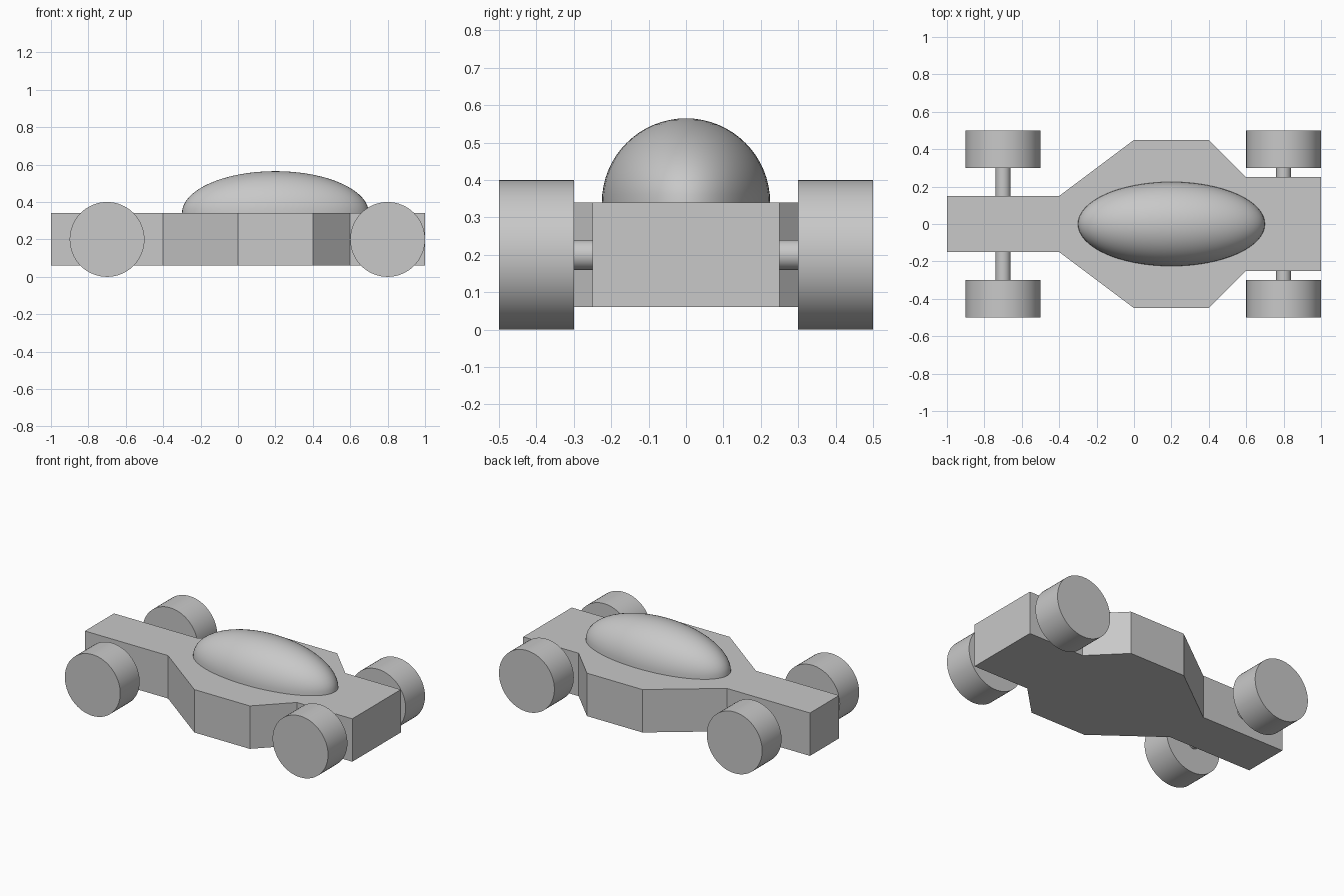
import bpy
import bmesh
import math
from mathutils import Matrix

cube = bpy.data.objects.get("Cube")
if cube:
    bpy.data.objects.remove(cube, do_unlink=True)

# Single flat grey for every part
grey = bpy.data.materials.new("plain_grey")
grey.use_nodes = True
colour = (0.58, 0.58, 0.58, 1)
grey.diffuse_color = colour
grey.node_tree.nodes["Principled BSDF"].inputs["Base Color"].default_value = colour


def finish(name, bm, smooth=False):
    bmesh.ops.recalc_face_normals(bm, faces=bm.faces)
    mesh = bpy.data.meshes.new(name)
    bm.to_mesh(mesh)
    bm.free()
    mesh.materials.append(grey)
    obj = bpy.data.objects.new(name, mesh)
    bpy.context.collection.objects.link(obj)
    if smooth:
        bpy.ops.object.select_all(action="DESELECT")
        obj.select_set(True)
        bpy.context.view_layer.objects.active = obj
        bpy.ops.object.shade_smooth_by_angle(angle=math.radians(35))
    return obj


def cylinder_y(name, x, y, radius, length, sides=64):
    bm = bmesh.new()
    place = Matrix.Translation((x, y, AXLE_Z)) @ Matrix.Rotation(math.pi / 2, 4, "X")
    bmesh.ops.create_cone(bm, cap_ends=True, segments=sides, radius1=radius,
                          radius2=radius, depth=length, matrix=place)
    return finish(name, bm, smooth=True)


AXLE_Z = 0.2
BODY_BOTTOM, BODY_TOP = 0.06, 0.34

# Body: half outline mirrored across y, then extruded upwards
half = [(-1, 0.15), (-0.4, 0.15), (0, 0.45), (0.4, 0.45), (0.6, 0.25), (1, 0.25)]
outline = [(x, -y) for x, y in half] + half[::-1]
bm = bmesh.new()
base = bm.faces.new([bm.verts.new((x, y, BODY_BOTTOM)) for x, y in outline])
top = bmesh.ops.extrude_face_region(bm, geom=[base], use_keep_orig=True)
bmesh.ops.translate(bm, vec=(0, 0, BODY_TOP - BODY_BOTTOM),
                    verts=[g for g in top["geom"] if isinstance(g, bmesh.types.BMVert)])
finish("body", bm)

# Canopy: upper half of a long ellipsoid resting on the body
bm = bmesh.new()
bmesh.ops.create_uvsphere(bm, u_segments=64, v_segments=32, radius=1)
bmesh.ops.delete(bm, geom=[v for v in bm.verts if v.co.z < -0.01], context="VERTS")
bmesh.ops.scale(bm, vec=(0.5, 0.225, 0.225), verts=bm.verts)
bmesh.ops.translate(bm, vec=(0.2, 0, BODY_TOP), verts=bm.verts)
finish("canopy", bm, smooth=True)

# Axles and wheels
for end, x in (("right", -0.7), ("left", 0.8)):
    cylinder_y(end + "_axle", x, 0, 0.04, 0.62, sides=32)
    for side, y in (("front", -0.4), ("back", 0.4)):
        cylinder_y(end + "_" + side + "_wheel", x, y, 0.2, 0.2)
